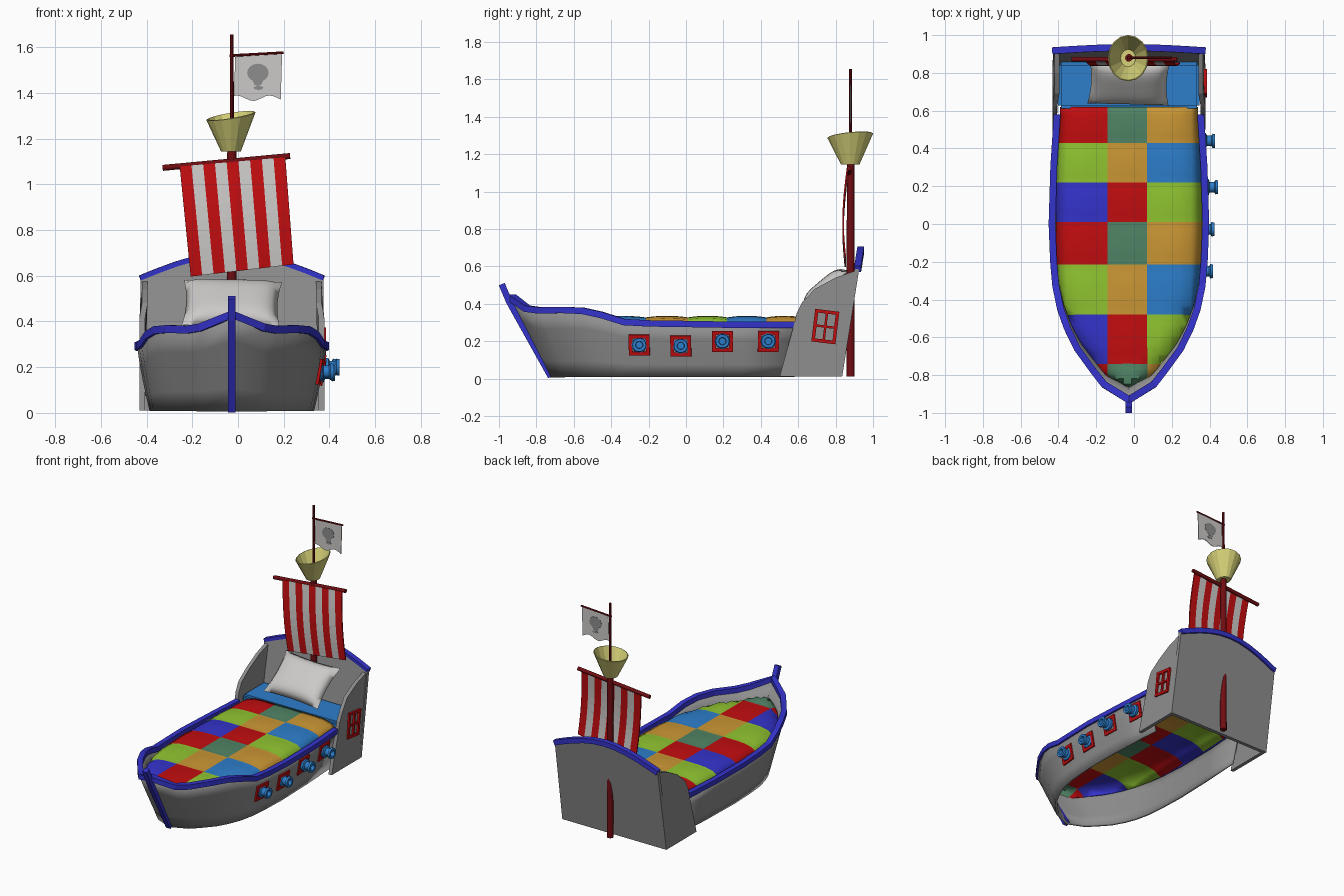
import bpy, bmesh, math
from mathutils import Vector, Matrix

if "Cube" in bpy.data.objects:
    bpy.data.objects.remove(bpy.data.objects["Cube"])

CX = -0.027  # centre line of the ship (cannons stick out on one side only)

def mat(name, r, g, b):
    m = bpy.data.materials.new(name)
    m.diffuse_color = (r, g, b, 1)
    m.use_nodes = True
    m.node_tree.nodes["Principled BSDF"].inputs["Base Color"].default_value = m.diffuse_color
    return m

GREY = mat("hull grey", .27, .27, .27)
NAVY = mat("deep blue", .035, .033, .6)
RED = mat("red", .54, .004, .005)
MAROON = mat("dark red", .16, .004, .006)
YELLOW = mat("pale yellow", .68, .65, .19)
BLUE = mat("sky blue", .026, .21, .6)
LIME = mat("lime green", .28, .56, .03)
ORANGE = mat("orange", .6, .31, .035)
TEAL = mat("dull green", .08, .23, .13)
WHITE = mat("off white", .6, .59, .58)

def finish(name, bm, mats, smooth=None, thick=0, recalc=True):
    if recalc:
        bmesh.ops.recalc_face_normals(bm, faces=bm.faces)
    me = bpy.data.meshes.new(name)
    bm.to_mesh(me)
    bm.free()
    ob = bpy.data.objects.new(name, me)
    bpy.context.collection.objects.link(ob)
    for m in (mats if isinstance(mats, list) else [mats]):
        me.materials.append(m)
    if thick:
        s = ob.modifiers.new("thickness", 'SOLIDIFY')
        s.thickness, s.offset = thick, 0
    if smooth:
        bpy.ops.object.select_all(action='DESELECT')
        ob.select_set(True)
        bpy.context.view_layer.objects.active = ob
        bpy.ops.object.shade_smooth_by_angle(angle=math.radians(smooth))
    return ob

def grid(bm, nu, nv, fn, rule=None):
    """Sheet of nu x nv quads; fn maps (i, j) to a point, rule to a material index."""
    v = [[bm.verts.new(fn(i, j)) for j in range(nv + 1)] for i in range(nu + 1)]
    for i in range(nu):
        for j in range(nv):
            f = bm.faces.new((v[i][j], v[i+1][j], v[i+1][j+1], v[i][j+1]))
            if rule:
                f.material_index = rule(i, j)

def sweep(name, pts, w, h, m):
    """Rectangular bar along a path, with mitred corners."""
    pts = [Vector(p) for p in pts]
    bm, rings = bmesh.new(), []
    for i, p in enumerate(pts):
        a = (p - pts[i-1]).normalized() if i else (pts[1] - p).normalized()
        b = (pts[i+1] - p).normalized() if i < len(pts) - 1 else a
        t = (a + b).normalized()
        side = t.cross(Vector((0, 0, 1))).normalized()
        up, k = side.cross(t), 1 / max(.5, t.dot(a))
        rings.append([bm.verts.new(p + side * sx * w/2 * k + up * sz * h/2)
                      for sx, sz in ((-1, -1), (1, -1), (1, 1), (-1, 1))])
    for r, q in zip(rings, rings[1:]):
        for k in range(4):
            bm.faces.new((r[k], r[(k+1) % 4], q[(k+1) % 4], q[k]))
    bm.faces.new(rings[0]); bm.faces.new(rings[-1])
    return finish(name, bm, m)

def rod(name, a, b, r1, r2, m, seg=12):
    a, b = Vector(a), Vector(b)
    bm = bmesh.new()
    rot = (b - a).to_track_quat('Z', 'Y').to_matrix().to_4x4()
    bmesh.ops.create_cone(bm, cap_ends=True, segments=seg, radius1=r1, radius2=r2,
                          depth=(b - a).length, matrix=Matrix.Translation((a + b) / 2) @ rot)
    return finish(name, bm, m, 40)

def slab(name, pts, push, m):
    """Flat polygon pushed to a thickness."""
    bm = bmesh.new()
    f = bm.faces.new([bm.verts.new(p) for p in pts])
    r = bmesh.ops.extrude_face_region(bm, geom=[f])
    bmesh.ops.translate(bm, vec=push, verts=[e for e in r['geom'] if isinstance(e, bmesh.types.BMVert)])
    bm.faces.new([v for v in f.verts]) if not f.is_valid else None
    return finish(name, bm, m)

def window_frame(name, w, h, bar, M, cross=False):
    parts = [(s*(w-bar)/2, 0, bar, h) for s in (-1, 1)] + [(0, s*(h-bar)/2, w, bar) for s in (-1, 1)]
    if cross:
        parts += [(0, 0, bar*.7, h), (0, 0, w, bar*.7)]
    bm = bmesh.new()
    for y, z, sy, sz in parts:
        bmesh.ops.create_cube(bm, size=1, matrix=M @ Matrix.Translation((0, y, z)) @ Matrix.Diagonal((.016, sy, sz, 1)))
    return finish(name, bm, RED)

# Rim stations of the hull: y, half width, height
RIM = [(.58, .378), (.3, .396), (0, .405), (-.2, .397), (-.33, .385), (-.45, .36),
       (-.55, .325), (-.66, .272), (-.78, .185), (-.85, .13), (-.93, 0)]
RIMZ = [.275, .275, .28, .283, .29, .328, .35, .355, .352, .362, .42]

def half(y):
    for (y0, w0), (y1, w1) in zip(RIM, RIM[1:]):
        if y1 <= y <= y0:
            return w0 + (w1 - w0) * (y0 - y) / (y0 - y1)
    return RIM[0][1] if y > 0 else 0

port = [(w * s, y, z) for s in (1,) for (y, w), z in zip(RIM, RIMZ)]
rim = port + [(-x, y, z) for x, y, z in port[-2::-1]]

# Hull shell, open below
def hull_pt(i, j):
    x, y, z = rim[i]
    s = j / 4
    yb = y + .21 * ((.58 - y) / 1.51) ** 3
    return (CX + x * (1 - .13 * s**1.2), y + (yb - y) * s, z + (.01 - z) * s)
bm = bmesh.new()
grid(bm, len(rim) - 1, 4, hull_pt)
finish("hull", bm, GREY, 35, .016)
sweep("hull_rail", [(CX + x * 1.005, y, z + .012) for x, y, z in rim], .036, .034, NAVY)
sweep("bow_stem", [(CX, -.722, .01), (CX, -.945, .41), (CX, -.985, .505)], .034, .034, NAVY)

# Stern walls: two sides and an arched back
side = [(.5, .01), (.575, .28), (.592, .35), (.622, .41), (.69, .48), (.80, .54), (.925, .583), (.835, .01)]
for s, n in ((1, "right"), (-1, "left")):
    slab("stern_wall_" + n, [(CX + s * (.405 - .012 * (z > .45)), y, z) for y, z in side], (-s * .025, 0, 0), GREY)
back_y = lambda z: .835 + .158 * (z - .01)
arch = [(.4 * k / 5, .585 + .105 * math.cos(k / 5 * math.pi / 2)) for k in range(5, -6, -1)]
slab("stern_back", [(CX + x, back_y(z), z) for x, z in [(-.405, .01), (.405, .01)] + arch], (0, -.025, 0), GREY)
sweep("stern_rail", [(CX + x, back_y(z) - .008, z) for x, z in arch], .036, .034, NAVY)

# Patchwork quilt, trimmed to the hull outline
def spread(edges, n):
    return [a + (b - a) * k / n for a, b in zip(edges, edges[1:]) for k in range(n)] + [edges[-1]]
N = 5
qx = spread([-.385, -.113, .097, .385], N)
qy = spread([.62, .43, .22, .01, -.215, -.48, -.74, -.87], N)
def quilt_pt(i, j):
    x, y = qx[i], qy[j]
    w = max(0, half(y - .045 * max(0, (.2 - y))) - .015)
    x = max(-w, min(w, x))
    e = abs(x) / max(w, .01)
    puff = .008 * abs(math.sin(math.pi * i / N) * math.sin(math.pi * j / N)) ** .5
    return (CX + x, y, .324 + puff - .045 * e**8 - (.03 if j == len(qy) - 1 else 0))
patch = [[0, 1, 2], [3, 2, 4], [5, 0, 3]]
bm = bmesh.new()
grid(bm, len(qx) - 1, len(qy) - 1, quilt_pt, lambda i, j: patch[(j // N) % 3][i // N])
bmesh.ops.remove_doubles(bm, verts=bm.verts, dist=.0005)
finish("quilt", bm, [RED, TEAL, ORANGE, LIME, BLUE, NAVY], 40, .006)

# Mattress end
bm = bmesh.new()
bmesh.ops.create_cube(bm, size=1, matrix=Matrix.Translation((CX, .735, .298)) @ Matrix.Diagonal((.75, .245, .06, 1)))
bmesh.ops.bevel(bm, geom=bm.edges[:], offset=.015, segments=2, affect='EDGES')
finish("mattress", bm, BLUE, 40)

# Pillow leaning on the stern
M = Matrix.Translation((CX, .75, .478)) @ Matrix.Rotation(math.radians(40), 4, 'X') @ Matrix.Rotation(math.radians(-2), 4, 'Z')
bm = bmesh.new()
for s in (1, -1):
    def pillow_pt(i, j):
        u, v = i / 8 - 1, j / 6 - 1
        t = .055 * max(0, (1 - u**4) * (1 - v**4)) ** .6
        return M @ Vector((u * .215 * (1 - .07 * (1 - v*v)), v * .155 * (1 - .07 * (1 - u*u)), s * t))
    grid(bm, 16, 12, pillow_pt)
bmesh.ops.remove_doubles(bm, verts=bm.verts, dist=.0005)
finish("pillow", bm, WHITE, 80)

# Mast, yard and flag rod
MY = .88
rod("mast", (CX, MY, .01), (CX, MY, 1.16), .022, .02, MAROON)
rod("topmast", (CX, MY, 1.15), (CX, MY, 1.655), .009, .008, MAROON, 8)
rod("yard", (-.33, .872, 1.072), (.228, .872, 1.124), .013, .013, MAROON)
rod("flag_rod", (CX - .01, MY, 1.563), (.2, MY, 1.576), .006, .006, MAROON, 8)

# Striped sail
TL, TR, BR, BL = (Vector(p) for p in ((-.255, 0, 1.078), (.207, 0, 1.118), (.243, 0, .65), (-.207, 0, .597)))
def sail_pt(i, j):
    u, v = i / 9, j / 8
    p = TL.lerp(TR, u).lerp(BL.lerp(BR, u), v)
    p.y = .862 - .022 * math.sin(math.pi * v * .85)
    return p
bm = bmesh.new()
grid(bm, 9, 8, sail_pt, lambda i, j: i % 2)
finish("sail", bm, [RED, WHITE], None, .008)

# Crow's nest: tilted open tub
bm = bmesh.new()
bmesh.ops.create_cone(bm, cap_ends=False, segments=16, radius1=.045, radius2=.113, depth=1)
low = [v for v in bm.verts if v.co.z < 0]
for v in bm.verts:
    x, y = v.co.x * .93, v.co.y * 1.06
    z = 1.147 if v.co.z < 0 else 1.3 + .16 * x + .1 * y
    v.co = (CX - .004 + x, MY - .002 + y, z)
bmesh.ops.contextual_create(bm, geom=low)
finish("lookout_tub", bm, YELLOW, None, .006)

# Flag with wavy hem and a plain grey emblem
def flag_pt(i, j):
    u, v = i / 12, j / 2
    top, bot = 1.558 + .014 * u, 1.377 + .012 * math.sin(u * 9 + 1)
    return (-.012 + .205 * u - .006 * v, MY, top + (bot - top) * v)
bm = bmesh.new()
grid(bm, 12, 2, flag_pt)
finish("flag", bm, WHITE, None, .004)
bm = bmesh.new()
for x, z, rx, rz, seg in ((.087, 1.488, .047, .04, 16), (.087, 1.452, .022, .022, 8), (.09, 1.422, .022, .009, 8)):
    bmesh.ops.create_cone(bm, cap_ends=True, segments=seg, radius1=1, radius2=1, depth=1,
        matrix=Matrix.Translation((x, MY, z)) @ Matrix.Diagonal((rx, .008, rz, 1)) @ Matrix.Rotation(math.pi/2, 4, 'X'))
finish("flag_emblem", bm, GREY)

# Cannons and gun ports on the right side
profile = [(0, .026), (.03, .026), (.034, .042), (.05, .042), (.056, .028), (.08, .028), (.086, .038), (.1, .036), (.1, .02), (.07, .018)]
for k, (y, z, tip) in enumerate(((-.25, .18, .418), (-.028, .175, .425), (.195, .2, .445), (.44, .2, .43))):
    wx = CX + half(y) * (1 - .13 * (1 - z / .28)**1.2)
    yaw = math.atan((half(y - .06) - half(y + .06)) / .12)
    F = Matrix.Translation((wx + .008, y, z)) @ Matrix.Rotation(yaw, 4, 'Z') @ Matrix.Rotation(math.radians(10), 4, 'Y')
    window_frame(f"gun_port_{k+1}", .112, .112, .02, F)
    bm = bmesh.new()
    def ring_pt(i, j):
        a, r = profile[j]
        t = 2 * math.pi * i / 14
        return (tip - .1 + a, y + r * math.cos(t), z + r * math.sin(t))
    grid(bm, 14, len(profile) - 1, ring_pt)
    bmesh.ops.remove_doubles(bm, verts=bm.verts, dist=.0005)
    bmesh.ops.holes_fill(bm, edges=bm.edges[:], sides=0)
    finish(f"cannon_{k+1}", bm, BLUE, 40)

# Cabin window on the right stern wall
window_frame("cabin_window", .13, .175, .018, Matrix.Translation((CX + .405, .745, .278)) @ Matrix.Rotation(math.radians(-7), 4, 'X'), True)
